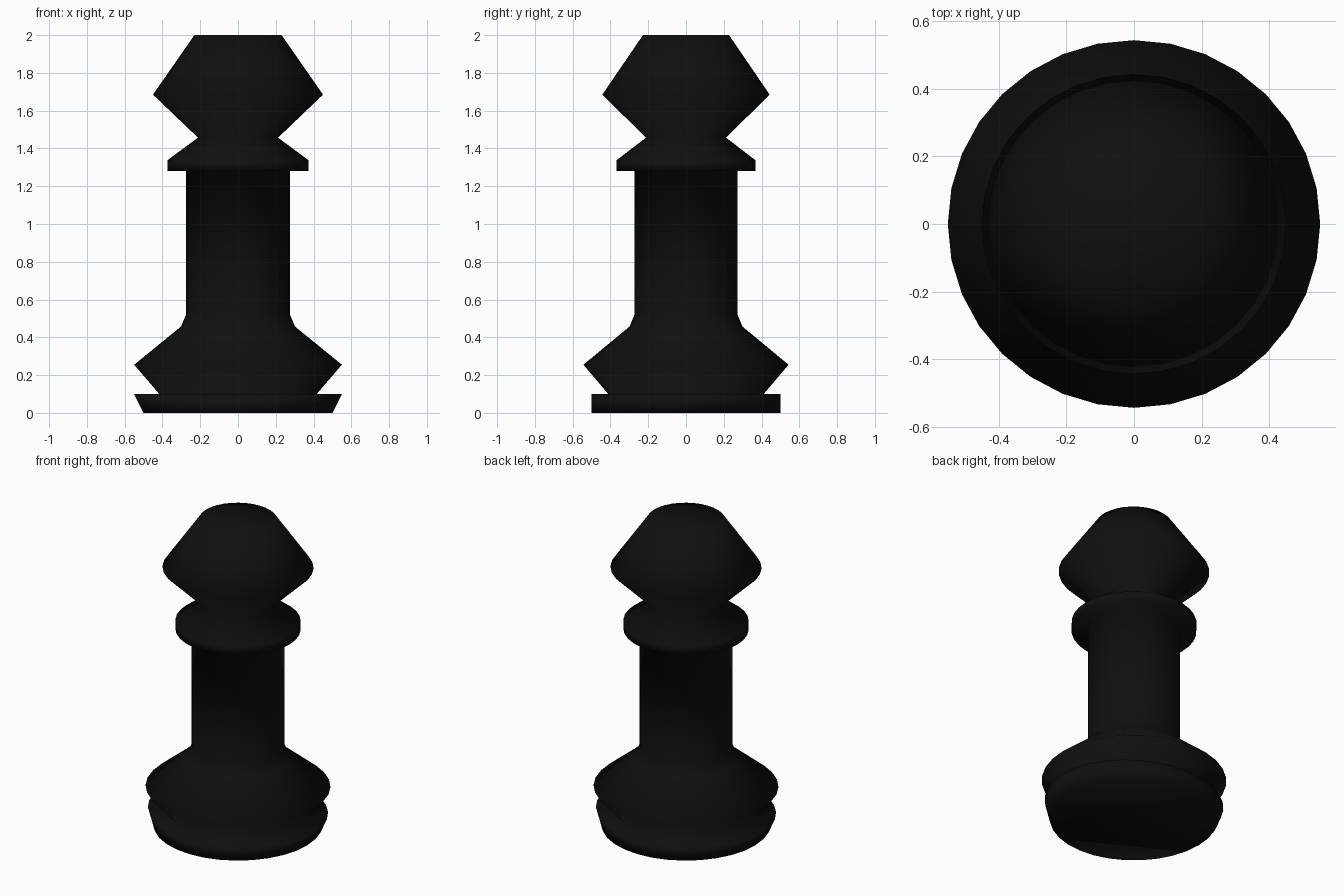
import bpy, bmesh
from math import cos, sin, tau

if "Cube" in bpy.data.objects:
    bpy.data.objects.remove(bpy.data.objects["Cube"])

SEGMENTS = 32

# Turned profile, bottom to top: (x radius, y radius, height)
PROFILE = [
    (0.50, 0.50, 0.0),       # foot disc, flared sideways
    (0.55, 0.50, 0.10),
    (0.415, 0.41, 0.098),    # undercut
    (0.55, 0.543, 0.255),    # lower bulge
    (0.302, 0.299, 0.457),
    (0.275, 0.273, 0.52),    # column
    (0.275, 0.273, 1.283),
    (0.373, 0.367, 1.28),    # collar
    (0.373, 0.367, 1.338),
    (0.212, 0.212, 1.457),   # neck
    (0.45, 0.443, 1.685),    # head
    (0.231, 0.228, 2.0),
]


def lathe(name, profile, material):
    bm = bmesh.new()
    rings = []
    for rx, ry, z in profile:
        rings.append([bm.verts.new((rx * cos(tau * i / SEGMENTS),
                                    ry * sin(tau * i / SEGMENTS), z))
                      for i in range(SEGMENTS)])
    for low, high in zip(rings, rings[1:]):
        for i in range(SEGMENTS):
            j = (i + 1) % SEGMENTS
            bm.faces.new((low[i], low[j], high[j], high[i]))
    bm.faces.new(rings[0][::-1])
    bm.faces.new(rings[-1])
    for face in bm.faces:
        face.smooth = True
    mesh = bpy.data.meshes.new(name)
    bm.to_mesh(mesh)
    bm.free()
    mesh.materials.append(material)
    obj = bpy.data.objects.new(name, mesh)
    bpy.context.collection.objects.link(obj)
    return obj


black = bpy.data.materials.new("black")
black.diffuse_color = (0.005, 0.005, 0.005, 1)
black.use_nodes = True
black.node_tree.nodes["Principled BSDF"].inputs["Base Color"].default_value = black.diffuse_color

lathe("turned_chess_piece", PROFILE, black)
